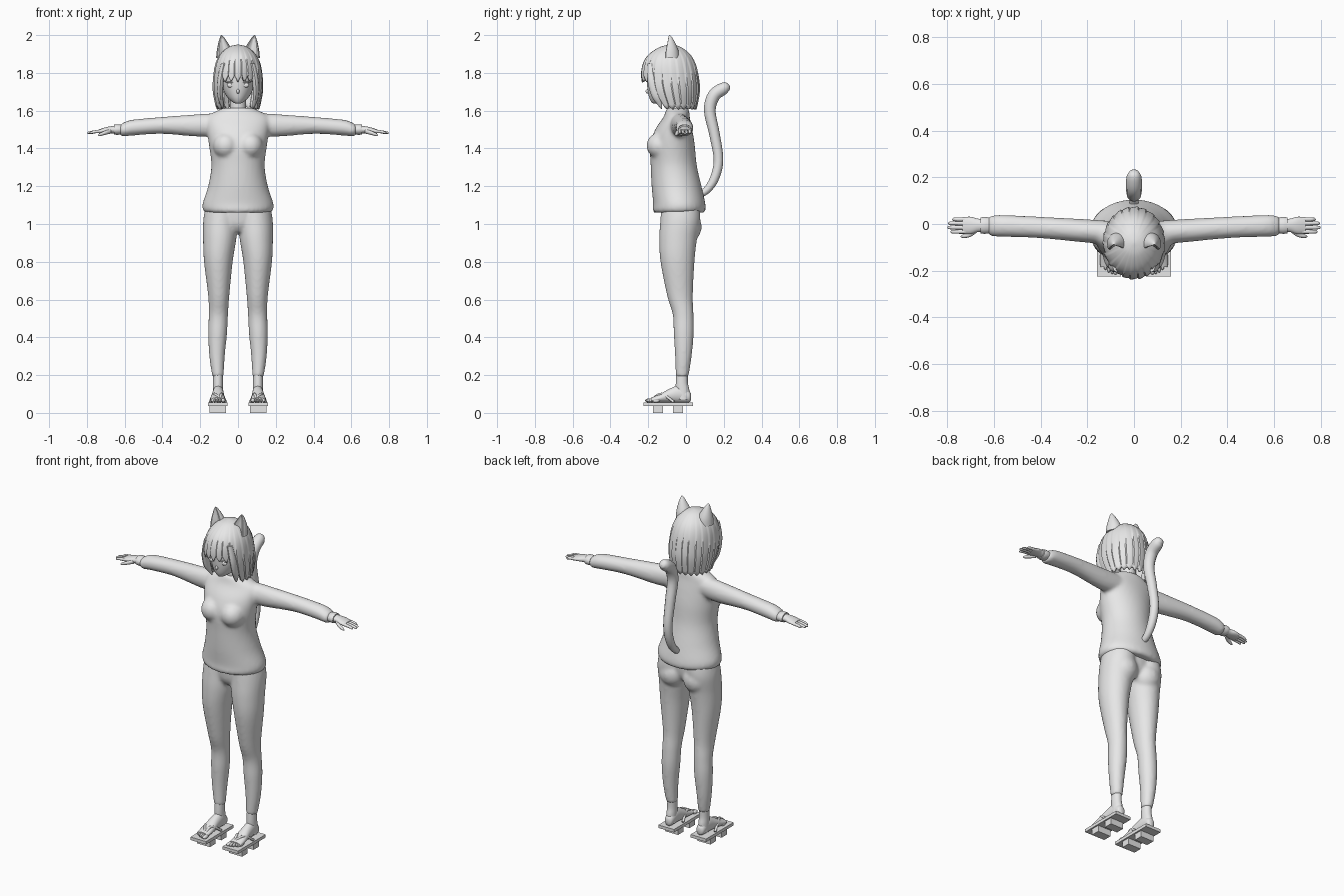
import bpy, bmesh, math
from math import sin, cos, pi, radians
from mathutils import Vector, Matrix

cube = bpy.data.objects.get("Cube")
if cube:
    bpy.data.objects.remove(cube)

clay = bpy.data.materials.new("light_grey")
clay.use_nodes = True
clay.diffuse_color = (0.8, 0.8, 0.8, 1)
clay.node_tree.nodes["Principled BSDF"].inputs["Base Color"].default_value = (0.8, 0.8, 0.8, 1)


def smooth_rows(rows, steps=5):
    """Catmull-Rom interpolation through rows of numbers."""
    out = []
    for i in range(len(rows) - 1):
        p = [rows[max(0, min(len(rows) - 1, i + k))] for k in (-1, 0, 1, 2)]
        for s in range(steps):
            t = s / steps
            out.append([b + 0.5 * t * (c - a + t * (2*a - 5*b + 4*c - d + t * (3*(b - c) + d - a)))
                        for a, b, c, d in zip(*p)])
    return out + [list(rows[-1])]


def loft(bm, rows, axis="Z", n=32, dent=0):
    """Elliptical rings; rows hold position, two centres, two radii."""
    rings = []
    for p, u, v, ru, rv in smooth_rows(rows):
        ring = []
        for k in range(n):
            a = 2 * pi * k / n
            hollow = 1 - dent * max(0, -sin(a)) ** 3
            s, t = u + ru * cos(a), v + rv * sin(a) * hollow
            ring.append(bm.verts.new({"X": (p, s, t), "Y": (s, p, t), "Z": (s, t, p)}[axis]))
        rings.append(ring)
    for r, q in zip(rings, rings[1:]):
        for k in range(n):
            bm.faces.new((r[k], r[(k+1) % n], q[(k+1) % n], q[k]))
    bm.faces.new(rings[0])
    bm.faces.new(rings[-1])


def ball(bm, centre, size):
    m = Matrix.Translation(centre) @ Matrix.Diagonal((*size, 1))
    bmesh.ops.create_uvsphere(bm, u_segments=20, v_segments=12, radius=1, matrix=m)


def box(bm, low, high):
    a, b = Vector(low), Vector(high)
    m = Matrix.Translation((a + b) / 2) @ Matrix.Diagonal((*(b - a), 1))
    bmesh.ops.create_cube(bm, size=1, matrix=m)


def both_sides(bm):
    geo = bmesh.ops.duplicate(bm, geom=bm.verts[:] + bm.edges[:] + bm.faces[:])["geom"]
    for v in geo:
        if isinstance(v, bmesh.types.BMVert):
            v.co.x *= -1


def shade(ob, angle):
    bpy.ops.object.select_all(action="DESELECT")
    ob.select_set(True)
    bpy.context.view_layer.objects.active = ob
    bpy.ops.object.shade_smooth_by_angle(angle=radians(angle))


def finish(name, bm, voxel=0, angle=40):
    bmesh.ops.recalc_face_normals(bm, faces=bm.faces)
    me = bpy.data.meshes.new(name)
    bm.to_mesh(me)
    bm.free()
    me.materials.append(clay)
    ob = bpy.data.objects.new(name, me)
    bpy.context.collection.objects.link(ob)
    shade(ob, angle)
    if voxel:
        mod = ob.modifiers.new("blend", "REMESH")
        mod.mode, mod.voxel_size, mod.use_smooth_shade = "VOXEL", voxel, True
        soft = ob.modifiers.new("soften", "SMOOTH")
        soft.factor, soft.iterations = 0.5, 6
    return ob


def tube(name, points, radius):
    """Round tube along points that each end in a radius factor."""
    cu = bpy.data.curves.new(name, "CURVE")
    cu.dimensions, cu.bevel_depth, cu.bevel_resolution, cu.use_fill_caps = "3D", radius, 4, True
    rows = smooth_rows(points)
    sp = cu.splines.new("POLY")
    sp.points.add(len(rows) - 1)
    for p, (x, y, z, r) in zip(sp.points, rows):
        p.co, p.radius = (x, y, z, 1), r
    cu.materials.append(clay)
    ob = bpy.data.objects.new(name, cu)
    bpy.context.collection.objects.link(ob)
    bpy.ops.object.select_all(action="DESELECT")
    ob.select_set(True)
    bpy.context.view_layer.objects.active = ob
    bpy.ops.object.convert(target="MESH")
    shade(bpy.context.object, 50)


# Sweater: sleeves and bust mirrored, then blended with the torso
bm = bmesh.new()
loft(bm, [(.06, -.04, 1.53, .05, .06), (.2, -.03, 1.522, .05, .06), (.4, -.015, 1.522, .046, .045),
          (.56, -.008, 1.51, .047, .042), (.605, -.008, 1.5, .045, .037), (.625, -.008, 1.498, .036, .028)], "X")
ball(bm, (.065, -.135, 1.415), (.068, .075, .07))
both_sides(bm)
loft(bm, [(1.06, 0, -.038, .17, .132), (1.075, 0, -.036, .186, .14), (1.11, 0, -.036, .187, .138),
          (1.2, 0, -.05, .158, .132), (1.31, 0, -.065, .141, .122), (1.42, 0, -.072, .154, .118),
          (1.5, 0, -.065, .165, .098), (1.565, 0, -.05, .165, .07), (1.6, 0, -.045, .11, .062),
          (1.615, 0, -.045, .075, .055)], n=48)
finish("sweater", bm, .01)

# Trousers
bm = bmesh.new()
loft(bm, [(.19, .106, -.02, .03, .034), (.3, .111, -.014, .041, .044), (.42, .108, -.012, .05, .053),
          (.52, .104, -.015, .051, .055), (.62, .102, -.032, .056, .068), (.8, .104, -.045, .076, .09),
          (.92, .097, -.042, .088, .1), (1.02, .092, -.03, .092, .106), (1.1, .085, -.03, .085, .1)])
ball(bm, (.08, .005, .985), (.08, .078, .085))
both_sides(bm)
loft(bm, [(.955, 0, -.035, .05, .06), (1, 0, -.035, .13, .09), (1.1, 0, -.035, .15, .1)])
finish("trousers", bm, .009)

# Feet with ankles and toes
bm = bmesh.new()
loft(bm, [(.07, .106, -.015, .028, .036), (.12, .106, -.018, .027, .036), (.16, .106, -.022, .026, .032),
          (.22, .106, -.02, .025, .03)])
loft(bm, [(.026, .105, .085, .012, .018), (.014, .105, .087, .025, .031), (-.03, .105, .1, .029, .045),
          (-.08, .106, .093, .032, .038), (-.14, .108, .077, .037, .022), (-.185, .108, .068, .036, .013)], "Y")
for i in range(5):
    ball(bm, (.079 + i * .0145, -.195 + i * i * .0022, .066), (.012 if i == 0 else .0075, .022, .011))
both_sides(bm)
finish("feet", bm)

# Wooden sandals with two cross blocks each
bm = bmesh.new()
box(bm, (.055, -.225, .037), (.158, .036, .055))
for y in (-.175, -.068):
    box(bm, (.064, y, 0), (.15, y + .052, .037))
both_sides(bm)
finish("sandals", bm, angle=20)

for s, side in ((1, "left"), (-1, "right")):
    for edge, x in (("inner", .066), ("outer", .147)):
        tube(f"{side}_{edge}_strap", [(s * .095, -.175, .075, 1), (s * (x + .106) / 2, -.13, .1, 1),
                                      (s * x, -.065, .058, 1)], .007)

# Hands with wrists, fingers and thumbs
bm = bmesh.new()
loft(bm, [(.6, -.006, 1.5, .028, .022), (.64, -.006, 1.5, .028, .021), (.67, -.006, 1.499, .029, .019),
          (.7, -.006, 1.496, .037, .016), (.735, -.006, 1.49, .035, .011)], "X", 20)
for y, tip in ((-.033, .785), (-.015, .798), (.003, .795), (.02, .778)):
    loft(bm, [(.72, y, 1.492, .009, .009), (.76, y, 1.488, .0085, .008),
              (tip - .006, y, 1.483, .007, .006), (tip, y, 1.482, .002, .002)], "X", 12)
loft(bm, [(.672, -.026, 1.492, .01, .013), (.7, -.044, 1.484, .011, .011),
          (.73, -.052, 1.474, .008, .008), (.742, -.053, 1.47, .002, .002)], "X", 12)
both_sides(bm)
finish("hands", bm, angle=60)

# Ribbed wrist bands
bm = bmesh.new()
loft(bm, [(.62, -.006, 1.5, .034, .026), (.64, -.006, 1.5, .036, .028), (.656, -.006, 1.5, .034, .026)], "X")
both_sides(bm)
finish("wrist_bands", bm)

# Head with neck, nose and mouth
bm = bmesh.new()
loft(bm, [(1.58, 0, -.045, .046, .045), (1.63, 0, -.05, .042, .042), (1.72, 0, -.05, .042, .042)])
loft(bm, [(1.638, 0, -.155, .012, .018), (1.645, 0, -.143, .028, .04), (1.67, 0, -.115, .056, .08),
          (1.71, 0, -.1, .078, .103), (1.76, 0, -.092, .09, .115), (1.83, 0, -.085, .096, .122),
          (1.89, 0, -.08, .075, .09), (1.92, 0, -.08, .03, .04)], n=40)
ball(bm, (0, -.202, 1.702), (.008, .012, .012))
ball(bm, (0, -.189, 1.674), (.018, .006, .003))
finish("head", bm, angle=60)

# Eyelids and lashes
bm = bmesh.new()
ball(bm, (.038, -.189, 1.735), (.021, .009, .013))
ball(bm, (.04, -.192, 1.75), (.026, .012, .004))
both_sides(bm)
finish("eyes", bm)

# Bob of hair: fluted shell that ends higher over the face
shape = smooth_rows([(1.95, .002, -.082, -.078), (1.938, .048, -.135, -.03), (1.9, .092, -.195, .02),
                     (1.85, .118, -.228, .05), (1.78, .13, -.238, .068), (1.7, .132, -.222, .074),
                     (1.6, .112, -.16, .055)], 8)


def hair_point(a, z, bulge=1):
    row = min(range(len(shape) - 1), key=lambda i: abs(shape[i][0] + shape[i+1][0] - 2 * z))
    p, q = shape[row], shape[row + 1]
    t = (p[0] - z) / (p[0] - q[0])
    rx, yf, yb = [m + (k - m) * t for m, k in zip(p[1:], q[1:])]
    return (rx * bulge * sin(a), (yf + yb) / 2 - (yb - yf) / 2 * bulge * cos(a), z)


bm = bmesh.new()
cols, depth, strands = 144, 24, 22
grid = []
for c in range(cols):
    a = 2 * pi * c / cols
    wave = (a * strands / (2 * pi) + .5) % 1
    tuft = abs(2 * wave - 1)
    off = min(a, 2 * pi - a)
    if off < radians(52):
        end = 1.75 + .04 * tuft
    else:
        end = 1.605 + .018 * tuft + .12 * max(0, 1 - (off - radians(52)) / radians(8))
    col = []
    for r in range(depth + 1):
        t = r / depth
        z = 1.9495 - (1.9495 - end) * t ** 1.6
        col.append(bm.verts.new(hair_point(a, z, 1.01 - .05 * t * wave)))
    grid.append(col)
for c in range(cols):
    p, q = grid[c], grid[(c + 1) % cols]
    for r in range(depth):
        bm.faces.new((p[r], p[r+1], q[r+1], q[r]))
bm.faces.new([col[0] for col in grid])
hair = finish("hair", bm, angle=35)
thick = hair.modifiers.new("thickness", "SOLIDIFY")
thick.thickness, thick.offset = .014, -1

# Locks framing the face
bm = bmesh.new()
loft(bm, [(1.85, .075, -.185, .015, .02), (1.76, .092, -.178, .017, .026), (1.68, .094, -.158, .015, .026),
          (1.635, .086, -.14, .009, .014), (1.61, .08, -.13, .002, .002)], n=12)
both_sides(bm)
finish("face_locks", bm)

# Pointed ears, hollowed at the front
bm = bmesh.new()
loft(bm, [(1.88, .07, -.085, .046, .05), (1.92, .072, -.085, .04, .044), (1.96, .079, -.085, .025, .027),
          (1.99, .085, -.087, .01, .012), (2, .087, -.088, .002, .002)], n=24, dent=.9)
both_sides(bm)
finish("animal_ears", bm)

# Curved tail
tube("tail", [(0, .05, 1.15, .6), (0, .105, 1.175, .7), (0, .15, 1.24, .85), (0, .172, 1.34, .9),
              (0, .15, 1.48, 1), (0, .126, 1.6, 1.1), (0, .148, 1.68, 1.2), (0, .2, 1.718, 1.15),
              (0, .224, 1.728, .7), (0, .231, 1.731, .1)], .028)
